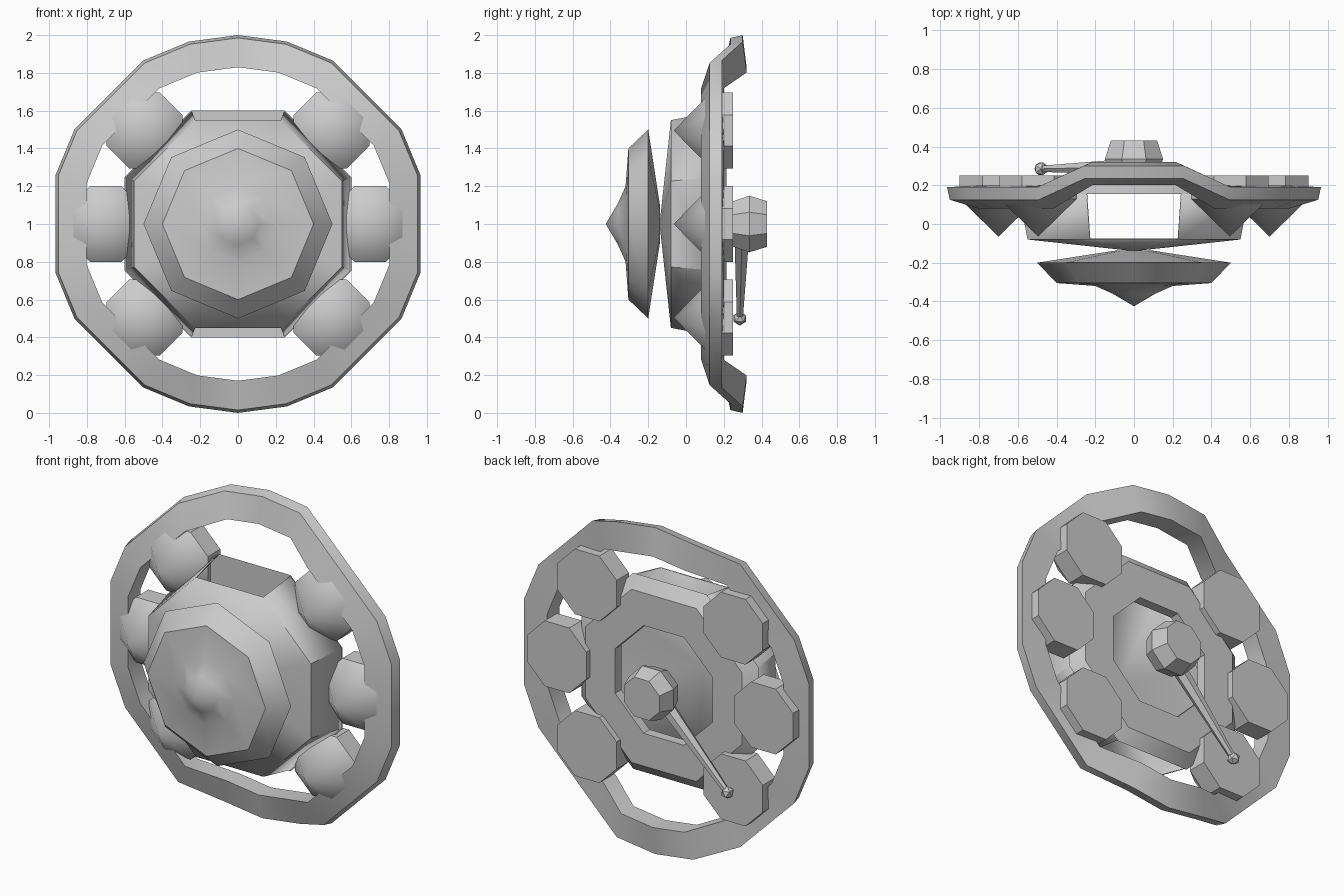
import bpy, bmesh, math
from mathutils import Vector

old = bpy.data.objects.get("Cube")
if old:
    bpy.data.objects.remove(old, do_unlink=True)

grey = bpy.data.materials.new("plain grey")
grey.use_nodes = True
grey.diffuse_color = (0.6, 0.6, 0.6, 1)
grey.node_tree.nodes["Principled BSDF"].inputs["Base Color"].default_value = (0.6, 0.6, 0.6, 1)

OCT = [45 * k for k in range(8)]            # corner pointing up
OCT_FLAT = [22.5 + a for a in OCT]          # flat side up
TO_CORNER = 1 / math.cos(math.pi / 8)       # flat radius to corner radius


def finish(ob, name):
    ob.name = name
    ob.data.materials.clear()
    ob.data.materials.append(grey)
    bpy.ops.object.select_all(action="DESELECT")
    ob.select_set(True)
    bpy.context.view_layer.objects.active = ob
    bpy.ops.object.shade_smooth_by_angle(angle=math.radians(35))
    return ob


def lathe(name, angles, section, centre=(0, 1), closed=False, skip=()):
    """Sweep (radius, y) sections, listed front to back, around a y axis.
    skip holds (row, column) pairs of faces left open."""
    bm = bmesh.new()
    rows = []
    for i in range(len(section(angles[0]))):
        row = []
        for deg in angles:
            r, y = section(deg)[i]
            if r == 0 and row:
                row.append(row[0])
                continue
            a = math.radians(deg)
            row.append(bm.verts.new((centre[0] + r * math.sin(a), y,
                                     centre[1] + r * math.cos(a))))
        rows.append(row)
    n = len(angles)
    for i in range(len(rows) if closed else len(rows) - 1):
        p, q = rows[i], rows[(i + 1) % len(rows)]
        for j in range(n):
            if (i, j) not in skip:
                k = (j + 1) % n
                bm.faces.new(dict.fromkeys((p[j], p[k], q[k], q[j])))
    me = bpy.data.meshes.new(name)
    bm.to_mesh(me)
    bm.free()
    ob = bpy.data.objects.new(name, me)
    bpy.context.collection.objects.link(ob)
    return finish(ob, name)


def corners(profile):
    return [(r * TO_CORNER, y) for r, y in profile]


# Outer ring, stepped back at the top and bottom
def ring_section(deg):
    s = 0.11 if abs(math.cos(math.radians(deg))) > 0.9 else 0
    return [(0.985, 0.125 + s), (1.0, 0.19 + s), (0.83, 0.20 + 1.1 * s), (0.83, 0.08 + 1.1 * s)]


half = [0, 15, 30, 60, 75, 105, 120, 150, 165]
lathe("outer_ring", half + [a + 180 for a in half], ring_section, closed=True)

# Central housing, open at the top and bottom
housing = lathe("housing", OCT_FLAT,
                lambda d: corners([(0, -0.14), (0.55, -0.08), (0.595, 0.16)]),
                skip={(1, 3), (1, 7)})
shell = housing.modifiers.new("thickness", "SOLIDIFY")
shell.thickness = 0.006
shell.offset = -1

# Back plate with an octagonal hole
lathe("back_plate", OCT_FLAT,
      lambda d: corners([(0.33, 0.155), (0.6, 0.155), (0.53, 0.215), (0.33, 0.215)]), closed=True)

# Front dish with a pointed tip
lathe("front_dish", OCT,
      lambda d: [(0, -0.425), (0.11, -0.36), (0.2, -0.32), (0.4, -0.305),
                 (0.5, -0.2), (0.1, -0.138), (0, -0.138)])

# Pods around the ring, three on each side
for side, label in ((1, "left"), (-1, "right")):
    for deg, height in ((45, "upper"), (90, "middle"), (135, "lower")):
        a = math.radians(deg)
        lathe(f"{label}_{height}_pod", OCT_FLAT,
              lambda d: corners([(0, -0.065), (0.2, 0.13), (0.2, 0.25), (0, 0.25)]),
              centre=(side * 0.7 * math.sin(a), 1 + 0.7 * math.cos(a)))

# Rear hub
lathe("rear_hub", OCT_FLAT,
      lambda d: corners([(0, 0.25), (0.12, 0.25), (0.15, 0.335), (0.12, 0.43), (0, 0.43)]))

# Tapered arm and its end knob
start, end = Vector((-0.05, 0.295, 0.95)), Vector((-0.48, 0.285, 0.5))
bpy.ops.mesh.primitive_cone_add(vertices=6, radius1=0.045, radius2=0.018,
                                depth=(end - start).length, location=(start + end) / 2,
                                rotation=(end - start).to_track_quat("Z", "Y").to_euler())
finish(bpy.context.object, "rear_arm")
bpy.ops.mesh.primitive_ico_sphere_add(subdivisions=1, radius=0.038, location=end)
finish(bpy.context.object, "arm_knob")
